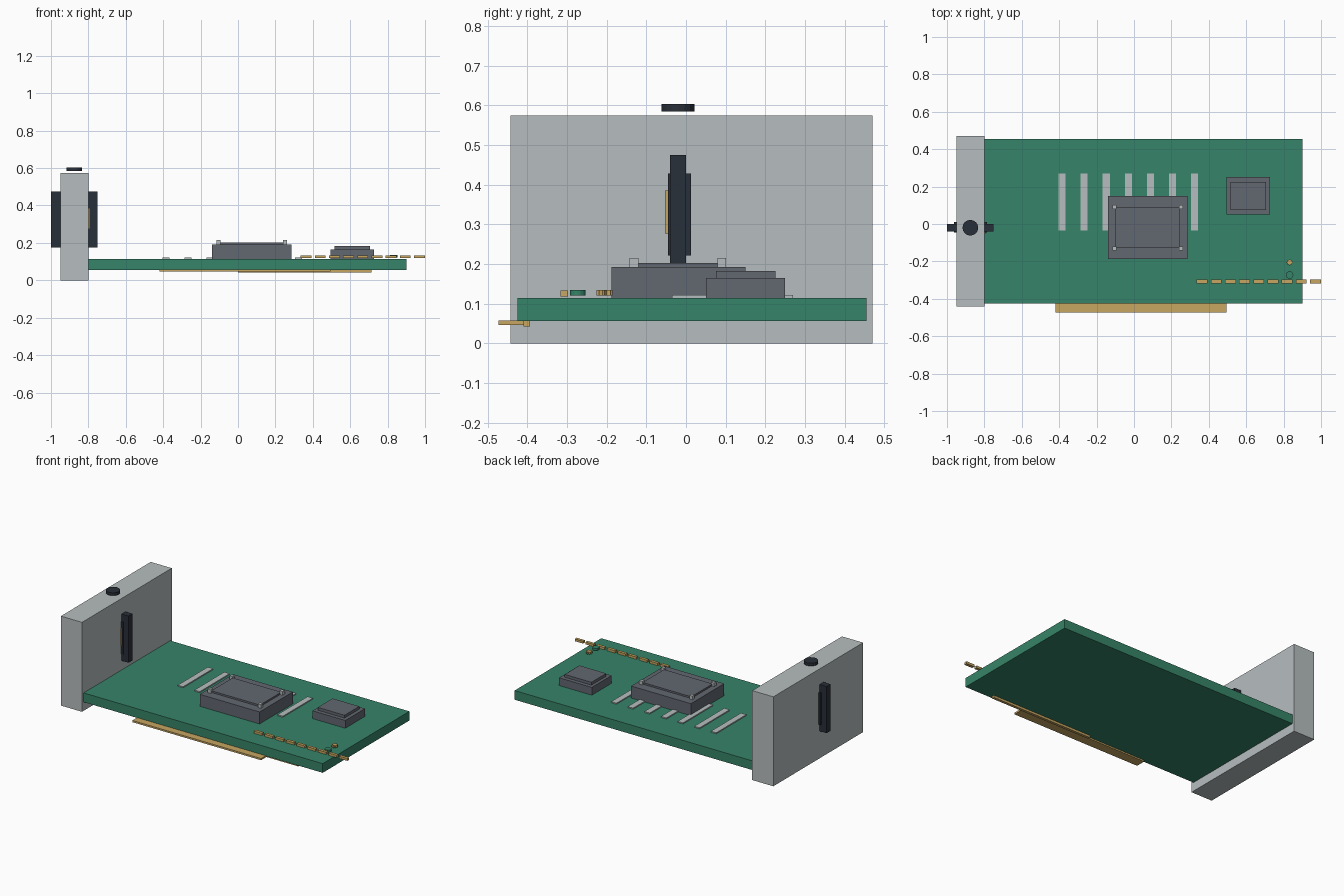
import bpy, bmesh, math

if "Cube" in bpy.data.objects:
    bpy.data.objects.remove(bpy.data.objects["Cube"])


def material(name, rgb):
    m = bpy.data.materials.new(name)
    m.diffuse_color = (*rgb, 1)
    m.use_nodes = True
    m.node_tree.nodes["Principled BSDF"].inputs["Base Color"].default_value = m.diffuse_color
    return m


GREY = material("light grey", (0.47, 0.51, 0.52))
GREEN = material("board green", (0.037, 0.23, 0.138))
CHIP = material("chip grey", (0.122, 0.135, 0.162))
DARK = material("dark plastic", (0.022, 0.029, 0.04))
GOLD = material("gold", (0.57, 0.38, 0.12))


def finish(name, bm, mat):
    bmesh.ops.recalc_face_normals(bm, faces=bm.faces)
    me = bpy.data.meshes.new(name)
    bm.to_mesh(me)
    bm.free()
    me.materials.append(mat)
    ob = bpy.data.objects.new(name, me)
    bpy.context.collection.objects.link(ob)
    return ob


def box(name, x, y, z, mat):
    """Box from (min, max) ranges."""
    bm = bmesh.new()
    bmesh.ops.create_cube(bm, size=1)
    for v in bm.verts:
        for i, (a, b) in enumerate((x, y, z)):
            v.co[i] = a if v.co[i] < 0 else b
    return finish(name, bm, mat)


def prism(name, x, y, z, radii, sides, mat):
    """Upright prism; radii alternate around the outline."""
    bm = bmesh.new()
    ring = []
    for i in range(sides):
        a = math.tau * i / sides
        r = radii[i % len(radii)]
        ring.append(bm.verts.new((x + r * math.cos(a), y + r * math.sin(a), z[0])))
    face = bm.faces.new(ring)
    top = bmesh.ops.extrude_face_region(bm, geom=[face])["geom"]
    for v in top:
        if isinstance(v, bmesh.types.BMVert):
            v.co.z = z[1]
    return finish(name, bm, mat)


# Board and mounting bracket
box("circuit_board", (-0.80, 0.90), (-0.425, 0.455), (0.056, 0.115), GREEN)
box("bracket", (-0.95, -0.80), (-0.442, 0.47), (0, 0.575), GREY)
prism("bracket_screw", -0.875, -0.02, (0.585, 0.603), [0.042], 16, DARK)

# Port passing through the bracket
box("port_body", (-1.0, -0.75), (-0.04, 0.0), (0.175, 0.475), DARK)
box("port_collar", (-0.963, -0.785), (-0.046, 0.012), (0.222, 0.428), DARK)
box("port_contact", (-0.81, -0.793), (-0.053, -0.04), (0.277, 0.385), GOLD)

# Large processor with raised lid and corner posts
box("processor", (-0.14, 0.285), (-0.188, 0.15), (0.115, 0.192), CHIP)
box("processor_lid", (-0.10, 0.245), (-0.128, 0.09), (0.192, 0.203), CHIP)
for x in (-0.105, 0.251):
    for y in (-0.131, 0.09):
        box("corner_post", (x - 0.011, x + 0.011), (y - 0.011, y + 0.011), (0.192, 0.215), GREY)

# Small chip
box("small_chip", (0.495, 0.728), (0.05, 0.25), (0.115, 0.165), CHIP)
box("small_chip_lid", (0.515, 0.705), (0.075, 0.225), (0.165, 0.183), CHIP)

# Metal strips on the board
for i in range(7):
    x = -0.385 + 0.1182 * i
    box("metal_strip", (x - 0.019, x + 0.019), (-0.035, 0.27), (0.115, 0.122), GREY)

# Row of pins along the front edge
for i in range(9):
    x = 0.335 + 0.0758 * i
    box("pin", (x, x + 0.058), (-0.317, -0.298), (0.118, 0.133), GOLD)

# Small round parts
prism("gold_star", 0.832, -0.205, (0.121, 0.135), [0.02, 0.013], 16, GOLD)
prism("green_button", 0.832, -0.273, (0.121, 0.135), [0.02], 16, GREEN)

# Edge connectors below the board
box("edge_connector", (-0.42, 0.495), (-0.473, -0.41), (0.047, 0.058), GOLD)
box("edge_rail", (0.0, 0.715), (-0.41, -0.393), (0.042, 0.058), GOLD)
